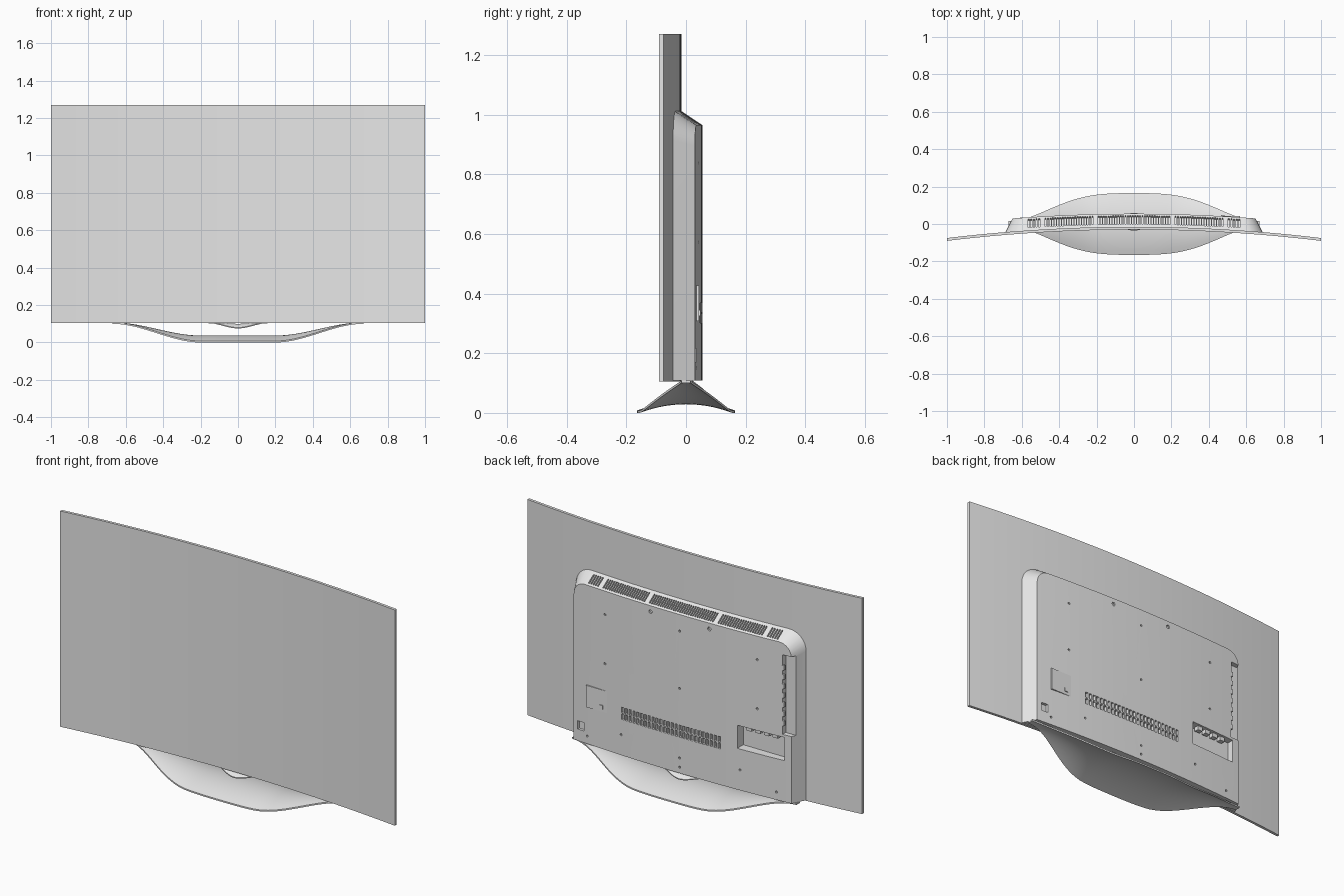
import bpy, bmesh, math
from mathutils import Matrix, Euler, Vector

cube = bpy.data.objects.get("Cube")
if cube:
    bpy.data.objects.remove(cube, do_unlink=True)

grey = bpy.data.materials.new("light grey")
grey.use_nodes = True
grey.diffuse_color = (0.8, 0.8, 0.8, 1)
for node in grey.node_tree.nodes:
    if node.type == 'BSDF_PRINCIPLED':
        node.inputs["Base Color"].default_value = grey.diffuse_color


def curve_y(x):
    return -0.06 * x * x


def finish(bm, name, smooth=True):
    bmesh.ops.recalc_face_normals(bm, faces=bm.faces[:])
    mesh = bpy.data.meshes.new(name)
    bm.to_mesh(mesh)
    bm.free()
    mesh.materials.append(grey)
    obj = bpy.data.objects.new(name, mesh)
    bpy.context.collection.objects.link(obj)
    if smooth:
        shade(obj)
    return obj


def activate(obj):
    for other in bpy.context.selected_objects:
        other.select_set(False)
    obj.select_set(True)
    bpy.context.view_layer.objects.active = obj


def shade(obj):
    activate(obj)
    bpy.ops.object.shade_smooth_by_angle(angle=math.radians(25))


def box(bm, loc, size, tilt=0):
    """Box whose y is measured from the curved back."""
    x, y, z = loc
    place = Vector((x, y + curve_y(x), z))
    turn = Euler((tilt, 0, 0)).to_quaternion()
    bmesh.ops.create_cube(bm, size=1, matrix=Matrix.LocRotScale(place, turn, Vector(size)))


def hole(bm, x, z, radius=0.006):
    place = Matrix.Translation((x, BACK + curve_y(x), z))
    bmesh.ops.create_cone(bm, cap_ends=True, segments=10, radius1=radius, radius2=radius,
                          depth=0.02, matrix=place @ Matrix.Rotation(math.pi / 2, 4, 'X'))


def bend(bm, step):
    """Slice across x, then push each slice onto the curve."""
    for i in range(-20, 21):
        bmesh.ops.bisect_plane(bm, geom=bm.verts[:] + bm.edges[:] + bm.faces[:],
                               plane_co=(i * step, 0, 0), plane_no=(1, 0, 0))
    for v in bm.verts:
        v.co.y += curve_y(v.co.x)


BACK = 0.055

# Curved screen panel
bm = bmesh.new()
bmesh.ops.create_cube(bm, size=1, matrix=Matrix.LocRotScale(
    Vector((0, -0.0225, 0.6875)), None, Vector((2, 0.015, 1.165))))
bend(bm, 0.0625)
finish(bm, "screen_panel")


# Rear housing: loft between two outlines with rounded top corners
def outline(bm, half, top, radius, y):
    points = [(-half, 0.108), (half, 0.108)]
    for side, start in ((1, 0), (-1, 90)):
        for i in range(9):
            a = math.radians(start + i * 90 / 8)
            points.append((side * (half - radius) + radius * math.cos(a),
                           top - radius + radius * math.sin(a)))
    return [bm.verts.new((x, y, z)) for x, z in points]


bm = bmesh.new()
front = outline(bm, 0.69, 1.015, 0.1, -0.02)
back = outline(bm, 0.65, 0.965, 0.07, BACK)
bm.faces.new(front)
bm.faces.new(back)
for i in range(len(front)):
    j = (i + 1) % len(front)
    bm.faces.new((front[i], front[j], back[j], back[i]))
bend(bm, 0.0625)
housing = finish(bm, "rear_housing", smooth=False)

# Cutters: top vents, lower grille, recesses, sockets and screw holes
bm = bmesh.new()
tilt = -math.atan2(0.05, 0.075)
for start, end in ((-0.57, -0.5), (-0.48, -0.215), (-0.195, 0.195), (0.215, 0.48), (0.5, 0.57)):
    count = round((end - start) / 0.013)
    for i in range(count):
        x = start + (i + 0.5) * (end - start) / count
        box(bm, (x, 0.022, 0.987), (0.007, 0.055, 0.03), tilt)
for i in range(26):
    for z in (0.317, 0.353):
        box(bm, (-0.235 + i * 0.0232, BACK, z), (0.015, 0.03, 0.03))
box(bm, (-0.475, BACK, 0.393), (0.27, 0.09, 0.125))
box(bm, (-0.7, 0.085, 0.685), (0.2, 0.1, 0.43))
box(bm, (0.605, BACK, 0.193), (0.04, 0.03, 0.045))
holes = [(0, 0.875), (0, 0.566), (0, 0.19), (0, 0.14)]
for x, z in ((0.455, 0.838), (0.455, 0.573), (0.355, 0.218), (0.565, 0.15)):
    holes += [(x, z), (-x, z)]
for x, z in holes:
    hole(bm, x, z)
for x in (-0.176, 0.176):
    hole(bm, x, 0.933, 0.01)
cutter = finish(bm, "housing_cutter", smooth=False)
cutter.hide_render = True

mod = housing.modifiers.new("openings", 'BOOLEAN')
mod.operation = 'DIFFERENCE'
mod.solver = 'EXACT'
mod.object = cutter
activate(housing)
bpy.ops.object.modifier_apply(modifier=mod.name)
bpy.data.objects.remove(cutter, do_unlink=True)
shade(housing)

# Access plate with a small knob
bm = bmesh.new()
box(bm, (0.505, BACK, 0.368), (0.125, 0.008, 0.118))
box(bm, (0.475, BACK + 0.003, 0.335), (0.02, 0.008, 0.02))
finish(bm, "access_plate", smooth=False)

# Connectors in the lower recess and along the side channel
bm = bmesh.new()
for i in range(4):
    box(bm, (-0.4 - i * 0.05, 0.03, 0.445), (0.03, 0.025, 0.022))
for i in range(7):
    box(bm, (-0.603, 0.05, 0.53 + i * 0.05), (0.012, 0.012, 0.026))
finish(bm, "connectors", smooth=False)


# Saddle-shaped shells: the stand and the small neck under the panel
def ease(t):
    t = min(max(t, 0), 1)
    return t * t * (3 - 2 * t)


def saddle(name, half, middle_y, section, thickness, columns=48, rows=14):
    """section(|x|) gives half width, rim height and ridge height."""
    bm = bmesh.new()
    grid = []
    for i in range(columns + 1):
        x = half * (2 * i / columns - 1)
        width, rim, ridge = section(abs(x))
        row = []
        for j in range(rows + 1):
            t = 2 * j / rows - 1
            row.append(bm.verts.new((x, middle_y + t * width, ridge + (rim - ridge) * t * t)))
        grid.append(row)
    for a, b in zip(grid, grid[1:]):
        for j in range(rows):
            bm.faces.new((a[j], b[j], b[j + 1], a[j + 1]))
    mesh_normals_up = bm.faces[:]
    bmesh.ops.recalc_face_normals(bm, faces=mesh_normals_up)
    bm.normal_update()
    if sum(f.normal.z for f in bm.faces) < 0:
        bmesh.ops.reverse_faces(bm, faces=bm.faces[:])
    # Close the shell by extruding it downwards
    top = bm.faces[:]
    made = bmesh.ops.extrude_face_region(bm, geom=top, use_keep_orig=True)["geom"]
    for v in made:
        if isinstance(v, bmesh.types.BMVert):
            v.co.z -= thickness
    return finish(bm, name)


def stand_section(x):
    s = ease((x - 0.2) / 0.47)
    width = 0.09 + 0.075 * math.cos(math.pi * (x / 0.67) ** 1.55)
    return width, 0.008 + 0.1 * s, 0.037 + 0.071 * s


def neck_section(x):
    s = ease(x / 0.16)
    return 0.01 + 0.037 * (1 - s), 0.08 + 0.028 * s, 0.1 + 0.01 * s


saddle("stand", 0.67, 0, stand_section, 0.008)
saddle("neck", 0.16, 0.012, neck_section, 0.005, columns=24, rows=8)
